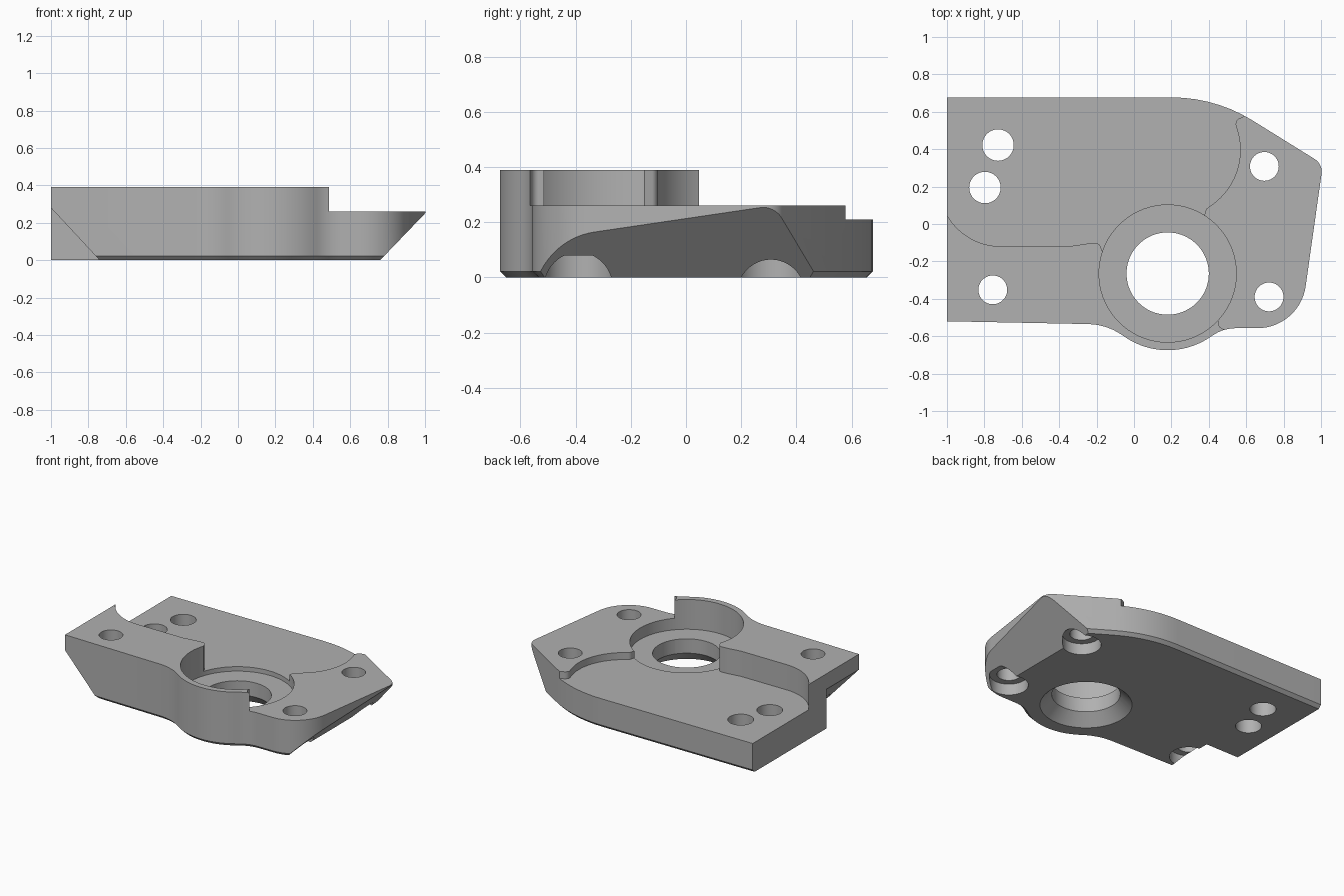
import bpy, bmesh, math
from mathutils import Vector, Matrix

cube = bpy.data.objects.get("Cube")
if cube:
    bpy.data.objects.remove(cube, do_unlink=True)

grey = bpy.data.materials.new("machined_grey")
grey.use_nodes = True
COLOUR = (0.44, 0.44, 0.44, 1)
grey.diffuse_color = COLOUR
grey.node_tree.nodes["Principled BSDF"].inputs["Base Color"].default_value = COLOUR


def rounded(corners, step=math.radians(5)):
    """Closed polygon from (x, y, fillet radius) corners."""
    out = []
    for i, (x, y, r) in enumerate(corners):
        p = Vector((x, y))
        if not r:
            out.append(p)
            continue
        a = (Vector(corners[i - 1][:2]) - p).normalized()
        b = (Vector(corners[(i + 1) % len(corners)][:2]) - p).normalized()
        half = a.angle(b) / 2
        centre = p + (a + b).normalized() * r / math.sin(half)
        start = p + a * r / math.tan(half) - centre
        end = p + b * r / math.tan(half) - centre
        turn = math.atan2(start.x * end.y - start.y * end.x, start.dot(end))
        n = max(3, math.ceil(abs(turn) / step))
        out += [centre + Matrix.Rotation(turn * k / n, 2) @ start for k in range(n + 1)]
    return out


def loft(name, rings):
    """Solid from stacked (points, z) rings with equal point counts."""
    bm = bmesh.new()
    loops = [[bm.verts.new((p.x, p.y, z)) for p in pts] for pts, z in rings]
    bm.faces.new(loops[0][::-1])
    bm.faces.new(loops[-1])
    for low, high in zip(loops, loops[1:]):
        for i in range(len(low)):
            j = (i + 1) % len(low)
            bm.faces.new((low[i], low[j], high[j], high[i]))
    bmesh.ops.recalc_face_normals(bm, faces=bm.faces)
    mesh = bpy.data.meshes.new(name)
    bm.to_mesh(mesh)
    bm.free()
    mesh.materials.append(grey)
    obj = bpy.data.objects.new(name, mesh)
    bpy.context.collection.objects.link(obj)
    return obj


def circle(x, y, r, n=72):
    return [Vector((x + r * math.cos(k * math.tau / n), y + r * math.sin(k * math.tau / n)))
            for k in range(n)]


def inset(pts, d):
    """Move the outline inward, keeping the flat left end in place."""
    out = []
    for i, p in enumerate(pts):
        a = (p - pts[i - 1]).normalized()
        b = (pts[(i + 1) % len(pts)] - p).normalized()
        t = (a + b).normalized()
        q = p + Vector((-t.y, t.x)) * d
        if p.x < -0.999:
            q = Vector((p.x, p.y - math.copysign(d, p.y)))
        out.append(q)
    return out


def cut(body, cutter):
    cutter.hide_render = True
    mod = body.modifiers.new(cutter.name, 'BOOLEAN')
    mod.operation = 'DIFFERENCE'
    mod.solver = 'EXACT'
    mod.object = cutter
    bpy.context.view_layer.objects.active = body
    bpy.ops.object.modifier_apply(modifier=mod.name)
    bpy.data.objects.remove(cutter, do_unlink=True)


# Plate body with a small chamfer around its underside
outline = rounded([
    (-1, -0.52, 0), (-0.145, -0.537, 0.33), (0.18, -0.764, 0.405),
    (0.476, -0.557, 0.22), (0.886, -0.557, 0.26), (1.01, 0.32, 0.08),
    (0.435, 0.677, 0.82), (-1, 0.677, 0)])
body = loft("bracket_plate", [(inset(outline, 0.022), 0), (outline, 0.022), (outline, 0.39)])

# Stepped top: right ledge, then the lower back pocket
ledge = rounded([
    (0.45, -0.515, 0), (0.455, -0.553, 0.03), (0.49, -0.566, 0), (0.49, -0.8, 0),
    (1.2, -0.8, 0), (1.2, 0.8, 0), (0.2, 0.8, 0), (0.2, -0.3, 0)])
cut(body, loft("ledge_cutter", [(ledge, 0.26), (ledge, 0.6)]))
pocket = rounded([
    (-1.1, 0.22, 0), (-0.903, -0.12, 0.335), (-0.35, -0.12, 0.2), (-0.25, -0.105, 0.2),
    (-0.185, -0.102, 0.03), (-0.168, -0.15, 0), (0.18, -0.27, 0), (0.375, 0.04, 0),
    (0.385, 0.08, 0.03), (0.638, 0.26, 0.36), (0.535, 0.552, 0.035), (0.62, 0.59, 0),
    (0.66, 0.8, 0), (-1.1, 0.8, 0)])
cut(body, loft("pocket_cutter", [(pocket, 0.21), (pocket, 0.6)]))

# Main bore: wide recess, through hole and bottom countersink
BX, BY = 0.18, -0.265
for name, rings in {
    "recess": [(0.367, 0.178), (0.367, 0.6)],
    "bore": [(0.22, -0.1), (0.22, 0.3)],
    "countersink": [(0.316, -0.02), (0.216, 0.08)],
}.items():
    cut(body, loft(name, [(circle(BX, BY, r), z) for r, z in rings]))

# Sloped undersides at both ends
for name, profile, y0, y1 in (
    ("right_slope", [(0.568, -0.2), (1.336, -0.2), (1.336, 0.6)], -1, 1),
    ("left_slope", [(-0.554, -0.2), (-1.2, 0.495), (-1.2, -0.2)], -1, -0.155),
):
    wedge = loft(name, [([Vector(p) for p in profile], -y1), ([Vector(p) for p in profile], -y0)])
    wedge.data.transform(Matrix.Rotation(math.pi / 2, 4, 'X'))
    cut(body, wedge)

# Bolt holes, three of them counterbored from below
for x, y, r, bored in (
    (-0.727, 0.422, 0.084, False), (-0.797, 0.195, 0.084, False),
    (-0.755, -0.352, 0.077, True), (0.697, 0.308, 0.077, True), (0.722, -0.39, 0.077, True),
):
    hole = circle(x, y, r, 48)
    cut(body, loft("bolt_hole", [(hole, -0.1), (hole, 0.6)]))
    if bored:
        seat = circle(x, y, 0.125, 48)
        cut(body, loft("bolt_seat", [(seat, -0.1), (seat, 0.08)]))

# Smooth curved walls, sharp edges elsewhere
bpy.ops.object.select_all(action='DESELECT')
body.select_set(True)
bpy.context.view_layer.objects.active = body
bpy.ops.object.shade_smooth_by_angle(angle=math.radians(25))
